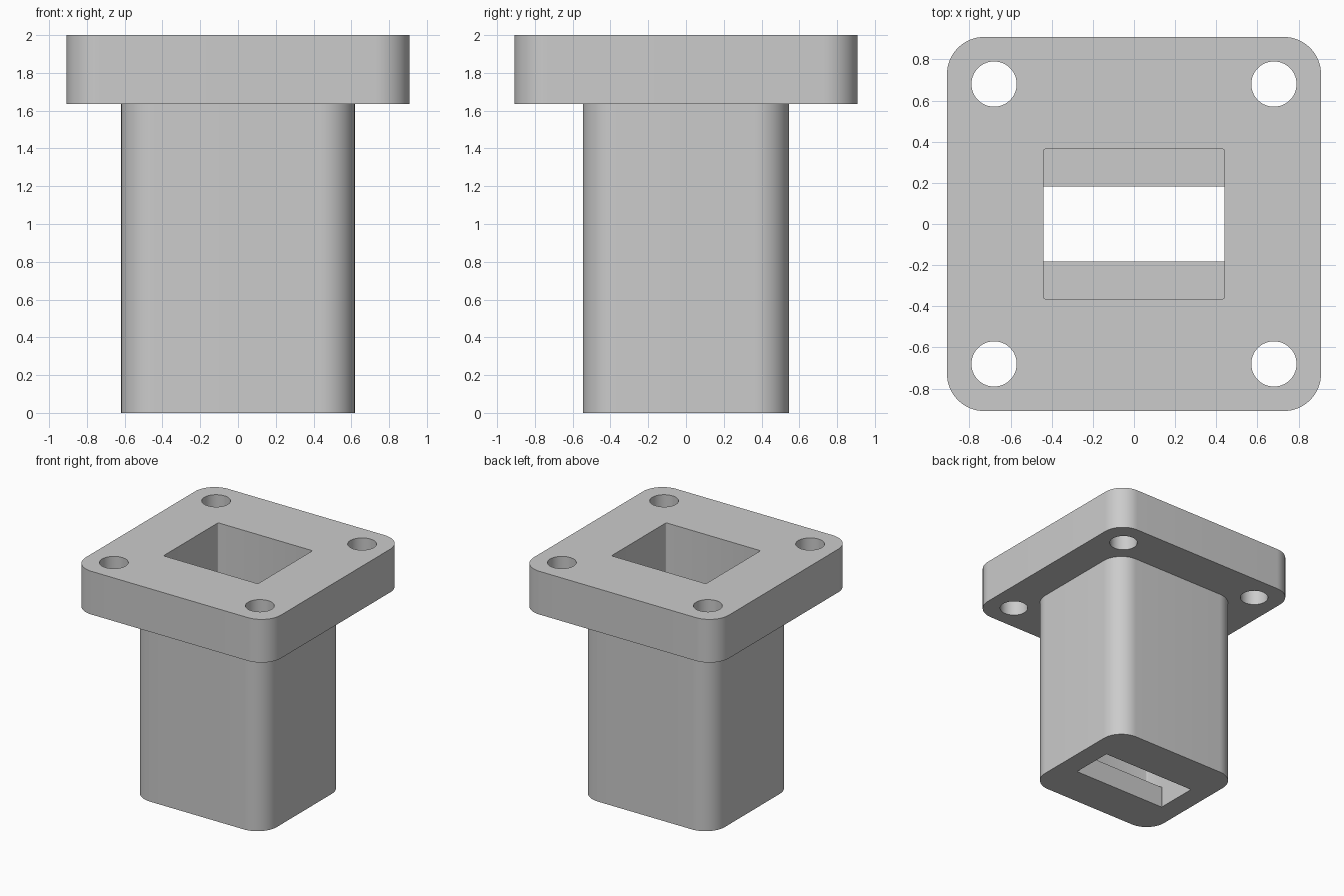
import bpy
import bmesh
import math

if "Cube" in bpy.data.objects:
    bpy.data.objects.remove(bpy.data.objects["Cube"], do_unlink=True)

U = 2 / 11  # design module: every main size is a multiple of it

metal = bpy.data.materials.new("grey metal")
metal.use_nodes = True
GREY = (0.6, 0.6, 0.6, 1)
metal.diffuse_color = GREY
metal.node_tree.nodes["Principled BSDF"].inputs["Base Color"].default_value = GREY


def rounded_outline(hx, hy, r, steps):
    """Counter-clockwise outline of a rectangle with rounded corners."""
    points = []
    for i, (sx, sy) in enumerate([(1, 1), (-1, 1), (-1, -1), (1, -1)]):
        for k in range(steps + 1):
            a = math.pi / 2 * (i + k / steps)
            points.append((sx * (hx - r) + r * math.cos(a),
                           sy * (hy - r) + r * math.sin(a)))
    return points


def circle_outline(x, y, r, n=48):
    return [(x + r * math.cos(math.tau * k / n), y + r * math.sin(math.tau * k / n))
            for k in range(n)]


def prism(name, outline, z0, z1):
    """Upright solid with the given outline."""
    bm = bmesh.new()
    base = bm.faces.new([bm.verts.new((x, y, z0)) for x, y in outline])
    top = bmesh.ops.extrude_face_region(bm, geom=[base], use_keep_orig=True)["geom"]
    bmesh.ops.translate(bm, vec=(0, 0, z1 - z0),
                        verts=[v for v in top if isinstance(v, bmesh.types.BMVert)])
    bmesh.ops.recalc_face_normals(bm, faces=bm.faces)
    mesh = bpy.data.meshes.new(name)
    bm.to_mesh(mesh)
    bm.free()
    mesh.materials.append(metal)
    obj = bpy.data.objects.new(name, mesh)
    bpy.context.collection.objects.link(obj)
    return obj


def combine(target, tool, operation):
    """Apply a boolean and discard the tool solid."""
    tool.hide_render = True
    mod = target.modifiers.new("boolean", "BOOLEAN")
    mod.operation = operation
    mod.solver = "EXACT"
    mod.object = tool
    bpy.context.view_layer.objects.active = target
    bpy.ops.object.modifier_apply(modifier=mod.name)
    bpy.data.objects.remove(tool, do_unlink=True)


# Square mounting flange on top of the rectangular tube
body = prism("flanged_tube", rounded_outline(5 * U, 5 * U, U, 16), 9 * U, 2)
tube = prism("tube", rounded_outline(3.4 * U, 3 * U, U, 16), 0, 9.5 * U)
combine(body, tube, "UNION")

# Wide cavity from the top, narrowing at a ledge to the slot in the bottom
cavity = prism("cavity_cutter", rounded_outline(0.44, 2 * U, 0.008, 3), U, 2.2)
combine(body, cavity, "DIFFERENCE")
slot = prism("slot_cutter", rounded_outline(0.44, U, 0.002, 1), -0.2, 1.5 * U)
combine(body, slot, "DIFFERENCE")

# Bolt holes in the flange corners
for sx in (-1, 1):
    for sy in (-1, 1):
        hole = prism("hole_cutter", circle_outline(sx * 0.68, sy * 0.68, 0.11), 1.5, 2.2)
        combine(body, hole, "DIFFERENCE")

# Smooth rounds, sharp rims
bpy.ops.object.select_all(action="DESELECT")
body.select_set(True)
bpy.context.view_layer.objects.active = body
bpy.ops.object.shade_smooth_by_angle(angle=math.radians(35))
